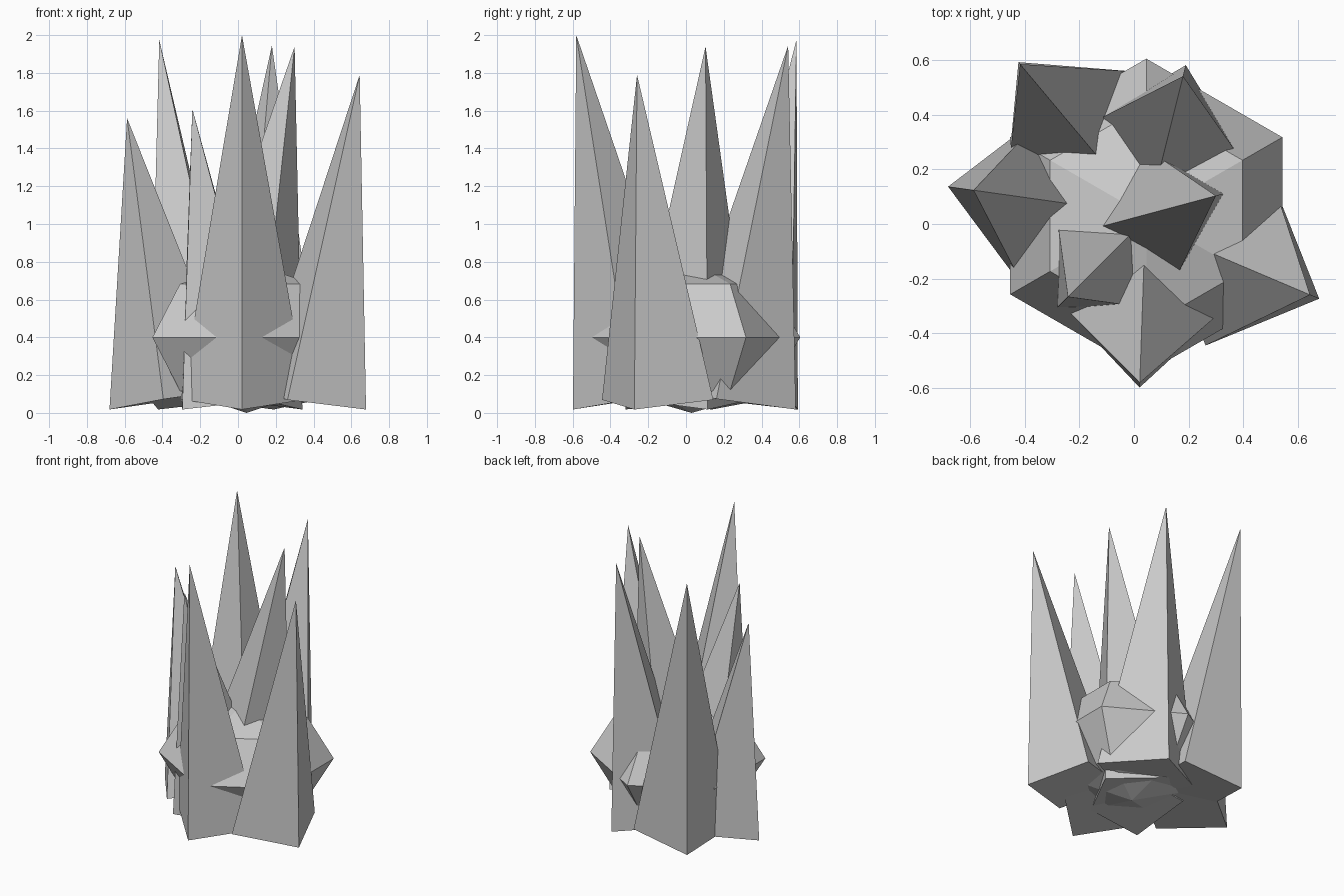
import bpy
from math import pi, sin, cos, radians
from mathutils import Matrix

cube = bpy.data.objects.get("Cube")
if cube:
    bpy.data.objects.remove(cube, do_unlink=True)

stone = bpy.data.materials.new("pale grey stone")
stone.use_nodes = True
GREY = (0.6, 0.6, 0.6, 1)
stone.diffuse_color = GREY
stone.node_tree.nodes["Principled BSDF"].inputs["Base Color"].default_value = GREY


def solid(name, sides, rings, turn, matrix, bottom_tip=False):
    """Closed flat-faced solid: stacked rings (radius, z) ending in a tip."""
    *loops, (_, tip_z) = rings
    verts = [(r * cos(turn + 2 * pi * i / sides), r * sin(turn + 2 * pi * i / sides), z)
             for r, z in loops for i in range(sides)]
    tip = len(verts)
    verts.append((0, 0, tip_z))
    faces = []
    for i in range(sides):
        j = (i + 1) % sides
        for k in range(len(loops) - 1):
            a, b = k * sides, (k + 1) * sides
            faces.append((a + i, a + j, b + j, b + i))
        last = (len(loops) - 1) * sides
        faces.append((last + i, last + j, tip))
        if bottom_tip:
            faces.append((j, i, tip + 1))
    if bottom_tip:
        verts.append((0, 0, -tip_z))
    else:
        faces.append(tuple(reversed(range(sides))))
    mesh = bpy.data.meshes.new(name)
    mesh.from_pydata(verts, [], faces)
    mesh.materials.append(stone)
    obj = bpy.data.objects.new(name, mesh)
    obj.matrix_world = matrix
    bpy.context.collection.objects.link(obj)


# Six-sided squashed boulder in the middle
R, H, S = 0.575, 0.4, sin(pi / 4)
solid("core_boulder", 6, [(R * S, -H * S), (R, 0), (R * S, H * S), (0, H)],
      pi / 6, Matrix.Translation((0.045, 0.03, H)), bottom_tip=True)

# Four-sided spikes leaning outwards: base x, base y, heading, radius, top height
TILT = 0.161
spikes = {
    "front_spike": (0.032, -0.268, -92, 0.335, 2.0),
    "left_spike": (0.387, -0.15, -23, 0.32, 1.79),
    "middle_spike": (0.007, 0.025, 15, 0.35, 1.94),
    "back_spike": (0.106, 0.246, 76, 0.35, 1.945),
    "back_right_spike": (-0.218, 0.348, 130, 0.323, 1.975),
    "right_spike": (-0.348, 0.09, 172, 0.34, 1.56),
    "front_right_spike": (-0.065, -0.09, 225, 0.33, 1.61),
}
for name, (x, y, heading, radius, top) in spikes.items():
    base_z = 0.018 + radius * sin(TILT)
    length = (top - base_z) / cos(TILT)
    place = (Matrix.Translation((x, y, base_z))
             @ Matrix.Rotation(radians(heading), 4, 'Z')
             @ Matrix.Rotation(TILT, 4, 'Y'))
    solid(name, 4, [(radius, 0), (0, length)], 0, place)
